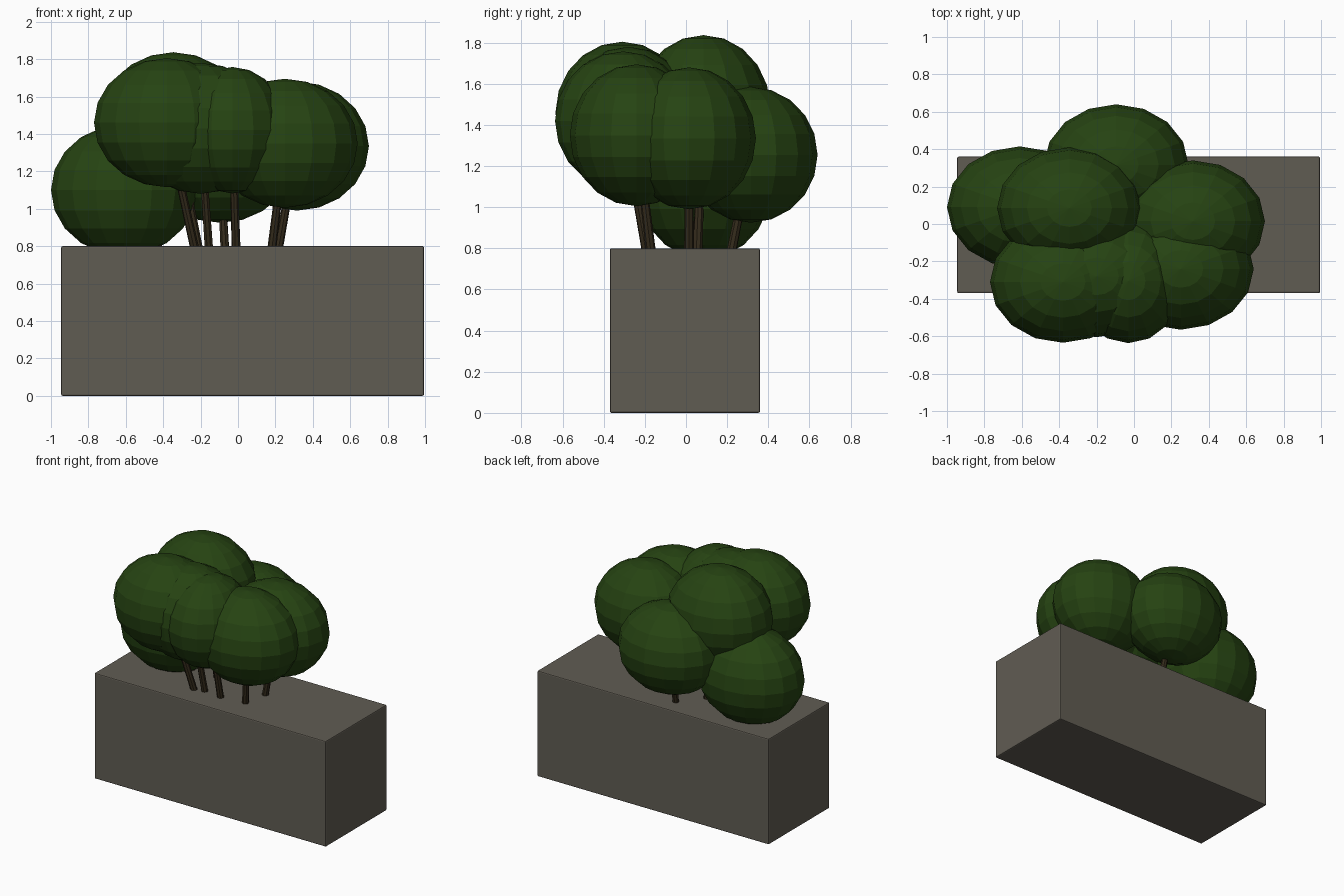
import bpy
from mathutils import Vector

if "Cube" in bpy.data.objects:
    bpy.data.objects.remove(bpy.data.objects["Cube"])


def make_material(name, rgb):
    mat = bpy.data.materials.new(name)
    mat.diffuse_color = (*rgb, 1.0)
    mat.use_nodes = True
    mat.node_tree.nodes["Principled BSDF"].inputs["Base Color"].default_value = mat.diffuse_color
    return mat


STONE = make_material("stone grey", (0.118, 0.107, 0.086))
LEAF = make_material("dark leaf green", (0.019, 0.056, 0.006))
BARK = make_material("dark bark brown", (0.034, 0.024, 0.011))


def finish(name, mat):
    ob = bpy.context.object
    ob.name = name
    ob.data.materials.append(mat)
    return ob


# Planter block with narrow bevelled edges
bpy.ops.mesh.primitive_cube_add(size=1, location=(0.025, -0.005, 0.4))
planter = finish("planter", STONE)
planter.scale = (1.94, 0.73, 0.8)
bpy.ops.object.transform_apply(location=False, rotation=False, scale=True)
bevel = planter.modifiers.new("edge", 'BEVEL')
bevel.width = 0.008
bevel.segments = 2


def add_trunk(name, base, top, radius=0.024):
    """Thin leaning trunk from the planter into a crown."""
    base, top = Vector(base), Vector(top)
    axis = top - base
    bpy.ops.mesh.primitive_cone_add(
        vertices=8, radius1=radius, radius2=radius * 0.8,
        depth=axis.length, location=(base + top) / 2,
        rotation=axis.to_track_quat('Z', 'Y').to_euler())
    finish(name, BARK)


def add_crown(name, centre, radii):
    """Faceted ellipsoid of leaves."""
    bpy.ops.mesh.primitive_uv_sphere_add(
        segments=16, ring_count=10, radius=1, location=centre)
    crown = finish(name, LEAF)
    crown.scale = radii
    bpy.ops.object.transform_apply(location=False, rotation=False, scale=True)


# Each tree: crown centre, crown radii, trunk foot (x, y)
trees = {
    "low_left": ((-0.61, 0.09, 1.10), (0.39, 0.325, 0.35), (-0.42, 0.06)),
    "tall": ((-0.345, 0.085, 1.485), (0.387, 0.325, 0.352), (-0.21, 0.055)),
    "back": ((-0.095, 0.315, 1.255), (0.387, 0.325, 0.33), (-0.07, 0.22)),
    "right": ((0.315, 0.015, 1.335), (0.385, 0.325, 0.345), (0.215, 0.015)),
    "front_right": ((0.25, -0.24, 1.35), (0.39, 0.325, 0.345), (0.18, -0.17)),
    "front_middle": ((-0.03, -0.305, 1.42), (0.295, 0.332, 0.338), (-0.01, -0.19)),
    "front_inner": ((-0.20, -0.28, 1.43), (0.385, 0.325, 0.35), (-0.155, -0.17)),
    "front_left": ((-0.38, -0.31, 1.46), (0.39, 0.325, 0.345), (-0.23, -0.19)),
}
for name, (centre, radii, foot) in trees.items():
    add_crown(name + "_crown", centre, radii)
    add_trunk(name + "_trunk", (*foot, 0.78), centre)
